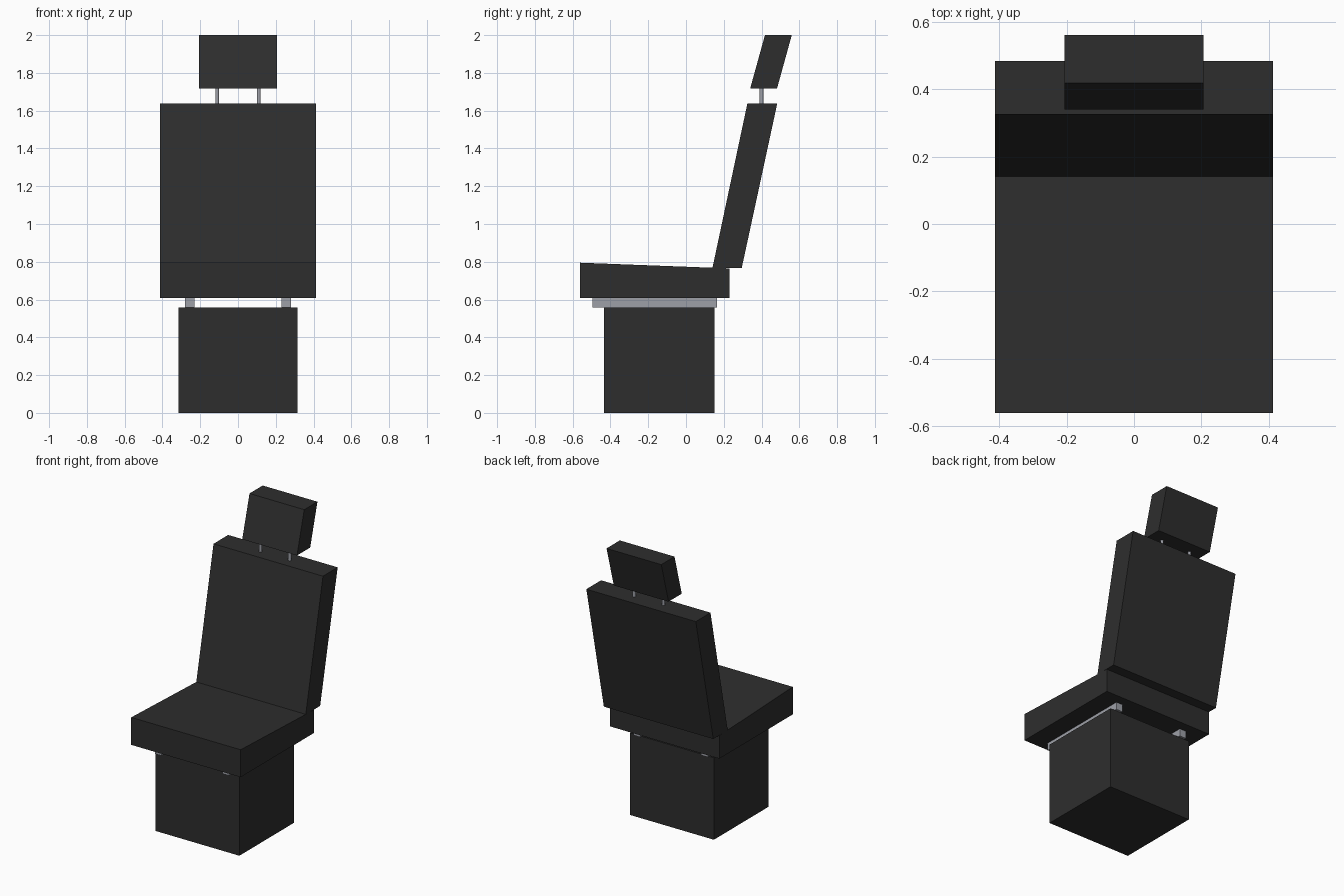
import bpy
import bmesh

cube = bpy.data.objects.get("Cube")
if cube:
    bpy.data.objects.remove(cube, do_unlink=True)


def make_material(name, color):
    mat = bpy.data.materials.new(name)
    mat.use_nodes = True
    mat.diffuse_color = color
    mat.node_tree.nodes["Principled BSDF"].inputs["Base Color"].default_value = color
    return mat


charcoal = make_material("charcoal upholstery", (0.027, 0.027, 0.027, 1))
steel = make_material("grey metal", (0.34, 0.35, 0.39, 1))


def side_extrusion(name, profile, width, mat, x=0.0):
    """Extrude a (y, z) side profile across x, centred on x."""
    bm = bmesh.new()
    face = bm.faces.new([bm.verts.new((x - width / 2, y, z)) for y, z in profile])
    result = bmesh.ops.extrude_face_region(bm, geom=[face])
    moved = [v for v in result["geom"] if isinstance(v, bmesh.types.BMVert)]
    bmesh.ops.translate(bm, verts=moved, vec=(width, 0, 0))
    bmesh.ops.recalc_face_normals(bm, faces=bm.faces)
    mesh = bpy.data.meshes.new(name)
    bm.to_mesh(mesh)
    bm.free()
    mesh.materials.append(mat)
    obj = bpy.data.objects.new(name, mesh)
    bpy.context.collection.objects.link(obj)
    return obj


def box_profile(y0, y1, z0, z1):
    return [(y0, z0), (y1, z0), (y1, z1), (y0, z1)]


# Pedestal and cushions
side_extrusion("pedestal", box_profile(-0.435, 0.15, 0, 0.558), 0.63, charcoal)
side_extrusion("seat_cushion",
               [(-0.56, 0.608), (0.23, 0.608), (0.23, 0.765), (-0.56, 0.795)],
               0.824, charcoal)
side_extrusion("backrest",
               [(0.14, 0.767), (0.295, 0.767), (0.483, 1.638), (0.325, 1.638)],
               0.824, charcoal)
side_extrusion("headrest",
               [(0.34, 1.718), (0.482, 1.718), (0.56, 2.0), (0.418, 2.0)],
               0.412, charcoal)

# Slide rails and headrest posts on both sides
for side, sign in (("right", -1), ("left", 1)):
    side_extrusion(side + "_rail", box_profile(-0.495, 0.165, 0.558, 0.608),
                   0.05, steel, sign * 0.255)
    bpy.ops.mesh.primitive_cylinder_add(vertices=16, radius=0.01, depth=0.14,
                                        location=(sign * 0.11, 0.4, 1.678))
    post = bpy.context.object
    post.name = side + "_headrest_post"
    post.data.materials.append(steel)
    bpy.ops.object.shade_smooth_by_angle()
